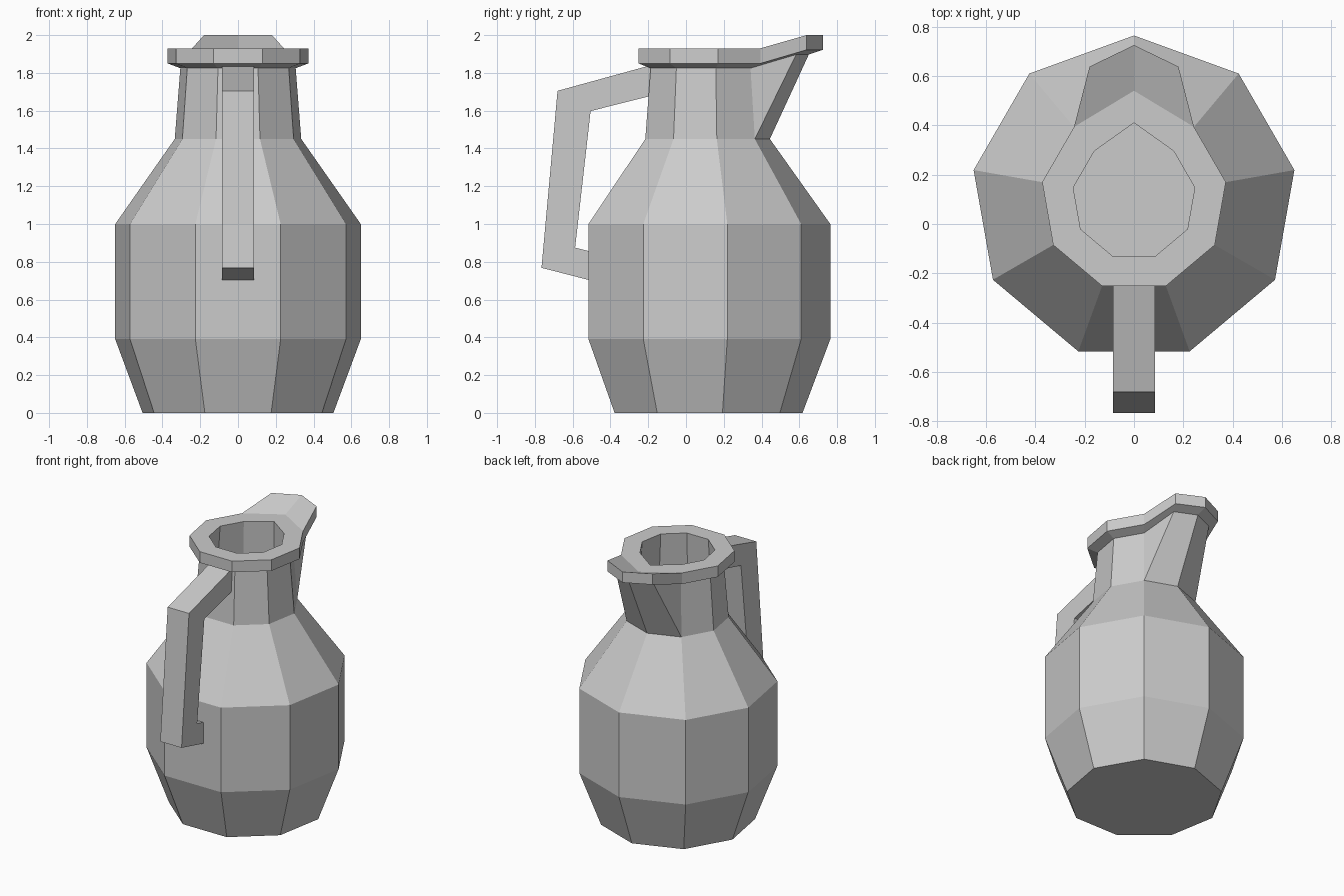
import bpy, bmesh
from math import sin, cos, radians

if "Cube" in bpy.data.objects:
    bpy.data.objects.remove(bpy.data.objects["Cube"])

CY = 0.104          # y of the jug's axis
bm = bmesh.new()


def ring(r, z, apex=None, lip=None):
    """Nine-sided ring as 11 slots; slots 1 and 10 are the spout corners.
    apex = (y, z) of the back vertex, lip = (x, y, z) of the spout corner."""
    vs = [bm.verts.new((r * sin(radians(40 * i)), CY + r * cos(radians(40 * i)), z))
          for i in range(9)]
    if apex:
        vs[0].co.y, vs[0].co.z = apex
    if lip:
        x, y, lz = lip
        e1, e2 = bm.verts.new((x, y, lz)), bm.verts.new((-x, y, lz))
    else:
        e1, e2 = vs[1], vs[8]
    return [vs[0], e1] + vs[1:] + [e2]


def face(vs):
    vs = list(dict.fromkeys(vs))
    if len(vs) > 2:
        bm.faces.new(vs)


def bridge(a, b):
    for i in range(11):
        j = (i + 1) % 11
        face([a[i], a[j], b[j], b[i]])


# Outside: base, belly, shoulder, neck and flared rim with the pulled-out spout
outer = [
    ring(0.513, 0), ring(0.66, 0.39), ring(0.66, 1.0), ring(0.34, 1.45),
    ring(0.31, 1.825, (0.65, 1.897), (0.15, 0.583, 1.897)),
    ring(0.378, 1.85, (0.725, 1.922), (0.18, 0.638, 1.922)),
    ring(0.378, 1.93, (0.725, 2.0), (0.18, 0.638, 2.0)),
]
# Crease where the spout leaves the flat rim: shares the rim's other corners
top = outer[-1]
mid = bm.verts.new((0, 0.54, 1.93))
crease = [mid, top[2]] + top[2:10] + [top[9]]
# Inside of the hollow jug
inner = [
    ring(0.25, 1.93, (0.41, 1.93)), ring(0.285, 1.45, (0.415, 1.45)),
    ring(0.60, 0.98), ring(0.60, 0.40), ring(0.47, 0.06),
]
rings = outer + [crease] + inner
for a, b in zip(rings, rings[1:]):
    bridge(a, b)
face(rings[0])
face(rings[-1])
bmesh.ops.recalc_face_normals(bm, faces=bm.faces)
me = bpy.data.meshes.new("jug_body")
bm.to_mesh(me)
bm.free()
bpy.context.collection.objects.link(bpy.data.objects.new("jug_body", me))

# Handle: angular side profile extruded across x
W = 0.085
outside = [(-0.17, 1.845), (-0.68, 1.705), (-0.765, 0.768), (-0.50, 0.70)]
inside = [(-0.17, 1.682), (-0.505, 1.598), (-0.587, 0.875), (-0.50, 0.853)]
hb = bmesh.new()
sections = [[hb.verts.new((x, *p)) for x, p in ((-W, o), (W, o), (W, n), (-W, n))]
            for o, n in zip(outside, inside)]
for a, b in zip(sections, sections[1:]):
    for i in range(4):
        j = (i + 1) % 4
        hb.faces.new([a[i], a[j], b[j], b[i]])
hb.faces.new(sections[0])
hb.faces.new(sections[-1])
bmesh.ops.recalc_face_normals(hb, faces=hb.faces)
hm = bpy.data.meshes.new("handle")
hb.to_mesh(hm)
hb.free()
bpy.context.collection.objects.link(bpy.data.objects.new("handle", hm))
